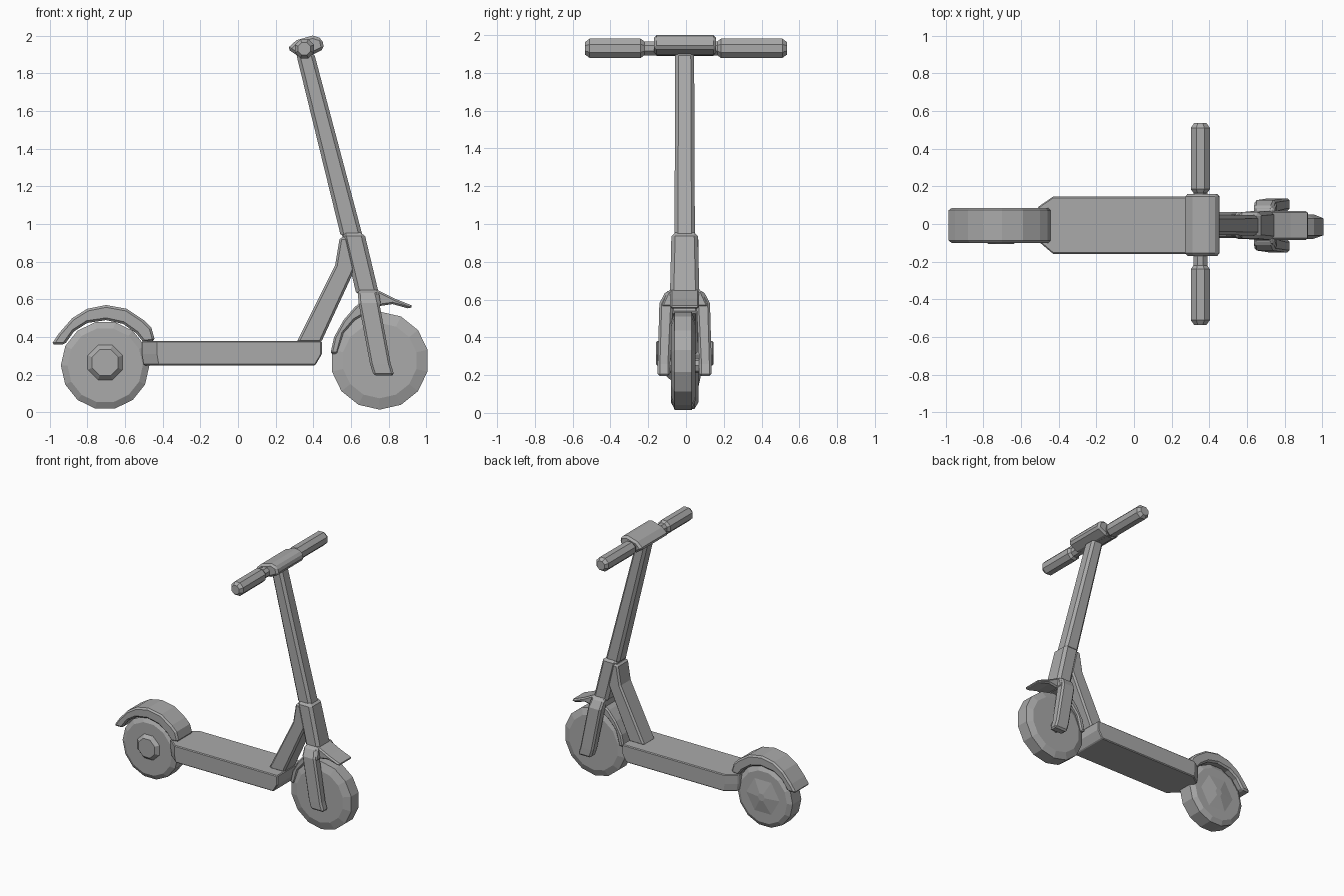
import bpy, bmesh, math
from mathutils import Vector

if bpy.data.objects.get("Cube"):
    bpy.data.objects.remove(bpy.data.objects["Cube"], do_unlink=True)

grey = bpy.data.materials.new("plain grey")
grey.use_nodes = True
COLOR = (0.4, 0.4, 0.4, 1)
grey.diffuse_color = COLOR
grey.node_tree.nodes["Principled BSDF"].inputs["Base Color"].default_value = COLOR


def finish(name, bm, bevel=0):
    bmesh.ops.recalc_face_normals(bm, faces=bm.faces)
    mesh = bpy.data.meshes.new(name)
    bm.to_mesh(mesh)
    bm.free()
    mesh.materials.append(grey)
    obj = bpy.data.objects.new(name, mesh)
    bpy.context.collection.objects.link(obj)
    if bevel:
        mod = obj.modifiers.new("Chamfer", "BEVEL")
        mod.width = bevel
        mod.segments = 1
        mod.limit_method = "ANGLE"
        mod.angle_limit = math.radians(50)
    return obj


def loft(name, rings, bevel=0):
    """Skin a list of matching point rings and cap both ends."""
    bm = bmesh.new()
    loops = [[bm.verts.new(p) for p in ring] for ring in rings]
    n = len(loops[0])
    for a, b in zip(loops, loops[1:]):
        for i in range(n):
            j = (i + 1) % n
            bm.faces.new((a[i], a[j], b[j], b[i]))
    bm.faces.new(loops[0])
    bm.faces.new(loops[-1])
    return finish(name, bm, bevel)


def side_prism(name, profile, y0, y1, bevel=0):
    """Extrude a side outline across the width."""
    return loft(name, [[(x, y, z) for x, z in profile] for y in (y0, y1)], bevel)


def tube(name, path, bevel=0):
    """Rectangular tube through (x, y, z, half length, half width) stations."""
    return loft(name, [[(x + sx * hx, y + sy * hy, z)
                        for sx, sy in ((-1, -1), (1, -1), (1, 1), (-1, 1))]
                       for x, y, z, hx, hy in path], bevel)


def disc(name, x, z, sections, sides, turn=0):
    """Stack of (y, radius) rings around a wheel axle."""
    return loft(name, [[(x + r * math.cos(turn + i * math.tau / sides), y,
                         z + r * math.sin(turn + i * math.tau / sides))
                        for i in range(sides)] for y, r in sections])


# Wheels
disc("rear_wheel", -0.705, 0.25,
     [(-0.08, 0.2), (-0.06, 0.235), (0.045, 0.235), (0.065, 0.2)], 14)
disc("front_wheel", 0.752, 0.275,
     [(-0.08, 0.2), (-0.06, 0.26), (0.03, 0.26), (0.05, 0.21)], 14, math.pi / 2)
disc("front_axle", 0.76, 0.25, [(-0.11, 0.04), (0.09, 0.04)], 8)

# Rear hub covers
disc("rear_hub_right", -0.705, 0.265, [(-0.105, 0.075), (-0.07, 0.11)], 8, math.pi / 8)
disc("rear_hub_left", -0.70, 0.255, [(0.06, 0.17), (0.085, 0.03)], 6)

# Rear mudguard
side_prism("rear_mudguard", [
    (-0.99, 0.36), (-0.95, 0.42), (-0.88, 0.5), (-0.8, 0.55), (-0.7, 0.57),
    (-0.59, 0.55), (-0.5, 0.49), (-0.46, 0.45), (-0.44, 0.38), (-0.5, 0.37),
    (-0.54, 0.42), (-0.61, 0.47), (-0.7, 0.49), (-0.8, 0.475), (-0.87, 0.43),
    (-0.92, 0.36)], -0.1, 0.085, 0.012)

# Deck with tapered tail
deck = [(x, y) for x, y in ((-0.51, -0.09), (-0.43, -0.158), (0.43, -0.158),
                            (0.43, 0.145), (-0.43, 0.145), (-0.51, 0.09))]
loft("deck", [[(x - (0.02 if x > 0 else -0.01), y, 0.25) for x, y in deck],
              [(x + (0.015 if x > 0 else 0), y, 0.31) for x, y in deck],
              [(x + (0.015 if x > 0 else 0), y, 0.38) for x, y in deck]], 0.006)

# Brace from deck to neck
side_prism("brace", [(0.31, 0.37), (0.44, 0.37), (0.62, 0.76), (0.58, 0.93),
                     (0.54, 0.93), (0.515, 0.78)], -0.075, 0.065, 0.012)

# Neck and steering column
tube("neck", [(0.61, -0.007, 0.955, 0.06, 0.07),
              (0.69, -0.007, 0.62, 0.06, 0.078)], 0.02)
tube("column", [(0.355, -0.007, 1.91, 0.048, 0.05),
                (0.605, -0.007, 0.93, 0.058, 0.054)], 0.018)

# Fork crown and legs
tube("fork_crown", [(0.69, -0.007, 0.65, 0.055, 0.09),
                    (0.705, -0.007, 0.56, 0.055, 0.13)], 0.012)
for side, name in ((-1, "right_fork_leg"), (1, "left_fork_leg")):
    tube(name, [(0.685, -0.007 + side * 0.075, 0.645, 0.05, 0.025),
                (0.695, -0.007 + side * 0.098, 0.58, 0.055, 0.036),
                (0.755, -0.007 + side * 0.11, 0.26, 0.055, 0.033),
                (0.775, -0.007 + side * 0.11, 0.195, 0.055, 0.033)], 0.012)

# Front mudguard: pointed visor and rear flap
side_prism("front_mudguard_visor", [
    (0.67, 0.64), (0.74, 0.65), (0.83, 0.605), (0.93, 0.565), (0.91, 0.55),
    (0.82, 0.575), (0.72, 0.56), (0.66, 0.56)], -0.085, 0.07, 0.01)
side_prism("front_mudguard_flap", [
    (0.49, 0.31), (0.51, 0.4), (0.56, 0.49), (0.62, 0.56), (0.67, 0.6),
    (0.69, 0.53), (0.62, 0.49), (0.56, 0.42), (0.53, 0.31)], -0.075, 0.06, 0.01)

# Handlebar: centre housing, bar, grips
side_prism("handlebar_housing", [
    (0.26, 1.93), (0.31, 1.975), (0.395, 2.0), (0.445, 1.985), (0.458, 1.93),
    (0.39, 1.895), (0.32, 1.89)], -0.17, 0.16, 0.015)


def bar(name, y0, y1, radius):
    """Octagonal bar across the steering column with tapered ends."""
    x, z = 0.352, 1.93
    disc(name, x, z, [(y0, radius * 0.65), (y0 + 0.025, radius),
                      (y1 - 0.025, radius), (y1, radius * 0.65)], 8, math.pi / 8)


bar("handlebar_core", -0.25, 0.2, 0.04)
bar("right_grip", -0.535, -0.215, 0.055)
bar("left_grip", 0.16, 0.535, 0.055)
